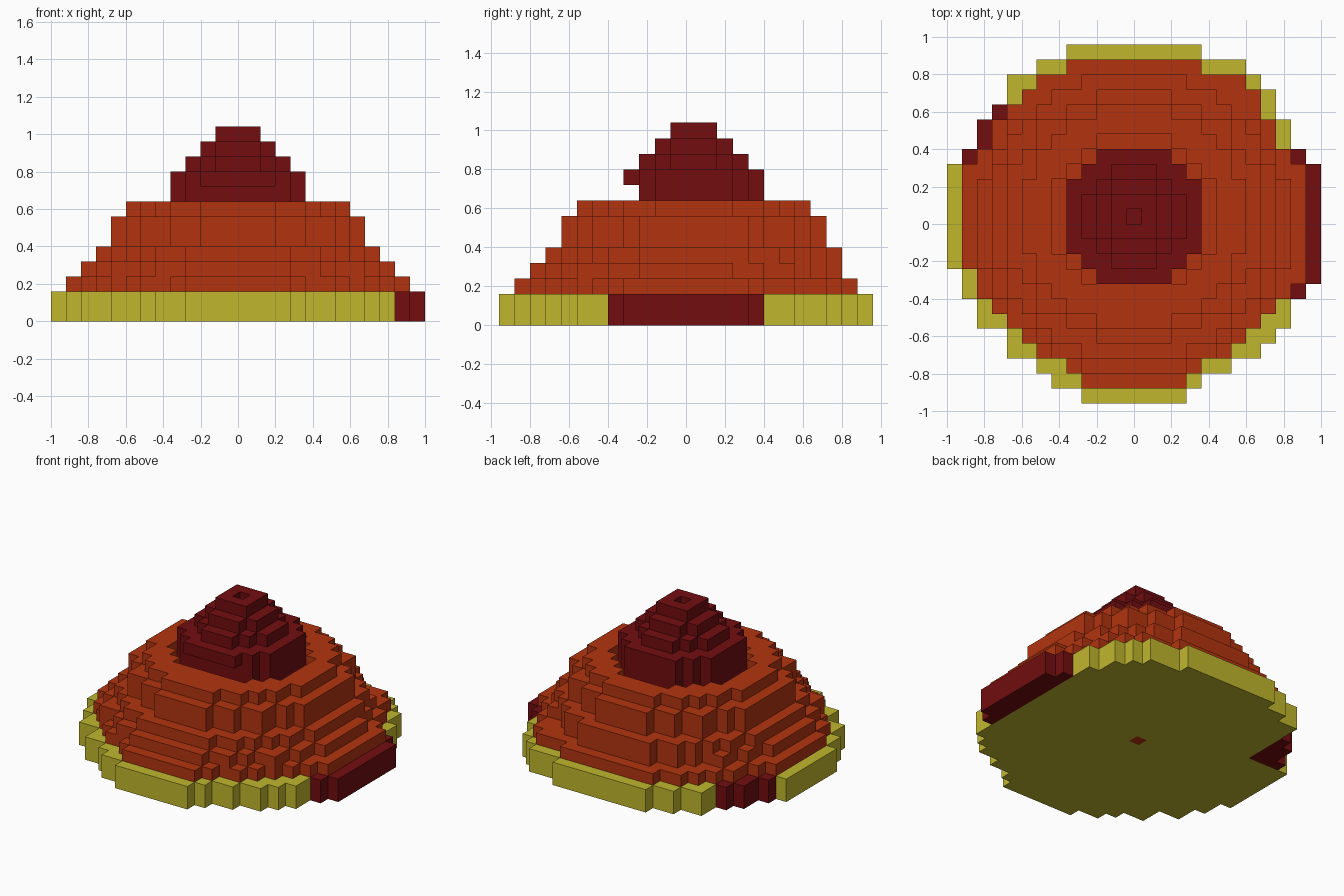
import bpy, bmesh, math

cube = bpy.data.objects.get("Cube")
if cube:
    bpy.data.objects.remove(cube, do_unlink=True)

V = 0.08  # edge of one block


def material(name, rgb):
    m = bpy.data.materials.new(name)
    m.use_nodes = True
    m.diffuse_color = (*rgb, 1)
    m.node_tree.nodes["Principled BSDF"].inputs["Base Color"].default_value = (*rgb, 1)
    return m


YELLOW = material("yellow", (0.53, 0.47, 0.027))
ORANGE = material("burnt orange", (0.45, 0.034, 0.005))
RED = material("dark red", (0.168, 0.004, 0.005))


def rows(j0, spans, k0, k1):
    """Blocks from one (first, last) column span per row, for layers k0..k1-1."""
    return {(i, j0 + n, k) for n, (a, b) in enumerate(spans)
            for i in range(a, b + 1) for k in range(k0, k1)}


def disc(half, j0, j1, k0, k1):
    """Stepped ellipse, half columns each side of centre, rows j0..j1-1."""
    mid, ry = (j0 + j1) / 2, (j1 - j0) / 2
    spans = []
    for j in range(j0, j1):
        w = (half + 0.5) * math.sqrt(1 - ((j + 0.5 - mid) / ry) ** 2)
        n = int(w + 0.05)
        spans.append((-n, n))
    return rows(j0, spans, k0, k1)


# Base slab: column spans row by row, from front to back
base = rows(-12, [(-3, 3), (-5, 4), (-6, 6), (-8, 8), (-8, 9), (-10, 10), (-10, 10),
                  (-11, 11), (-11, 12)] + [(-12, 12)] * 7 +
            [(-11, 11), (-10, 10), (-10, 10), (-9, 9), (-8, 9), (-8, 8), (-6, 7), (-4, 4)], 0, 2)
right_flow = {c for c in base if c[0] >= 11 and -5 <= c[1] <= 4}
left_flow = {c for c in base if c[0] <= -9 and c[1] >= 4 and c[0] + 13 <= c[1] + 2}
core = {(0, 0, 0)}
base -= right_flow | left_flow | core

# Slopes: lowest step by rows, then shrinking stepped discs
slopes = rows(-11, [(-3, 3), (-4, 4), (-6, 6), (-7, 7), (-8, 8), (-9, 9), (-10, 10),
                    (-10, 11)] + [(-11, 11)] * 7 +
              [(-10, 10), (-9, 9), (-9, 9), (-8, 8), (-7, 8), (-6, 7), (-4, 4)], 2, 3)
for half, j0, j1, k0, k1 in [(10, -10, 10, 3, 4), (9, -9, 10, 4, 5), (8, -8, 9, 5, 7), (7, -7, 8, 7, 8)]:
    slopes |= disc(half, j0, j1, k0, k1)

# Peak: stepped cone standing in a one-block trench, with a vent on top
PLAN = [2, 3, 4, 4, 4, 4, 4, 3, 2]
ring = [(-w, w) for w in PLAN]
trench = {(i + di, j + dj, 7) for i, j, k in rows(-3, ring[1:], 7, 8)
          for di, dj in ((0, 0), (1, 0), (-1, 0), (0, 1), (0, -1))}
slopes -= trench
peak = rows(-3, ring[1:], 7, 9) | rows(-4, ring, 9, 10)
for half, hw, k in ((3, [1, 2, 3, 3, 3, 2, 1], 10), (2, [1, 2, 2, 2, 1], 11), (1, [1, 1, 1], 12)):
    peak |= rows(-half, [(-w, w) for w in hw], k, k + 1)
peak.discard((0, 0, 12))

parts = [("base_slab", base, YELLOW), ("right_lava_flow", right_flow, RED),
         ("left_lava_flow", left_flow, RED), ("core_block", core, ORANGE),
         ("slopes", slopes, ORANGE), ("peak", peak, RED)]
solid = set().union(*(p[1] for p in parts))


def build(name, cells, mat):
    """Mesh of the exposed block faces only."""
    bm = bmesh.new()
    verts = {}

    def vert(p):
        if p not in verts:
            verts[p] = bm.verts.new(((p[0] - 0.5) * V, p[1] * V, p[2] * V))
        return verts[p]

    for c in sorted(cells):
        for axis in range(3):
            u, v = (axis + 1) % 3, (axis + 2) % 3
            for side in (0, 1):
                near = list(c)
                near[axis] += 2 * side - 1
                if tuple(near) in solid:
                    continue
                quad = []
                for du, dv in ((0, 0), (1, 0), (1, 1), (0, 1)):
                    p = list(c)
                    p[axis] += side
                    p[u] += du
                    p[v] += dv
                    quad.append(vert(tuple(p)))
                bm.faces.new(quad if side else quad[::-1])
    mesh = bpy.data.meshes.new(name)
    bm.to_mesh(mesh)
    bm.free()
    mesh.materials.append(mat)
    bpy.context.collection.objects.link(bpy.data.objects.new(name, mesh))


for part in parts:
    build(*part)
